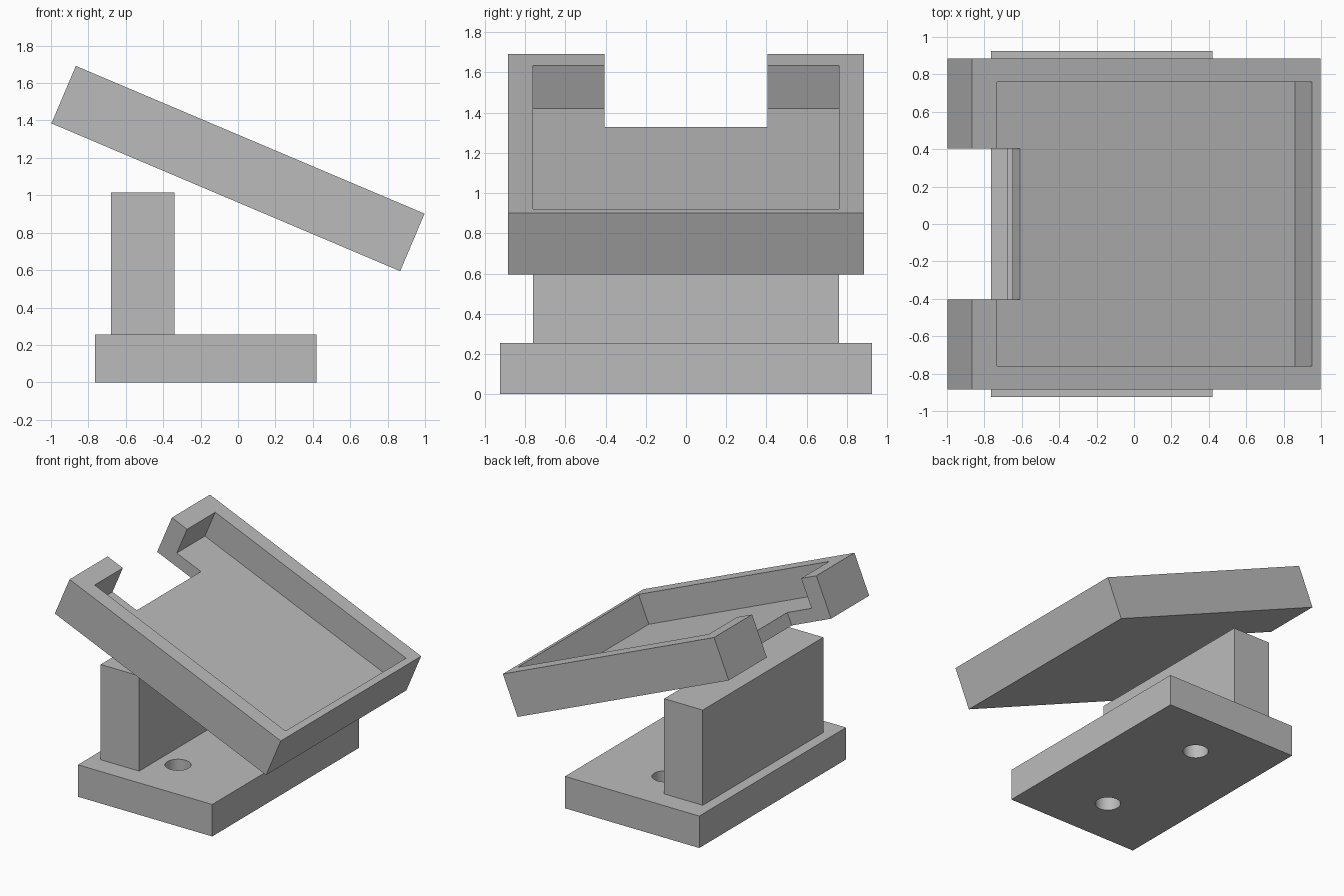
import bpy
import math
from mathutils import Matrix

if "Cube" in bpy.data.objects:
    bpy.data.objects.remove(bpy.data.objects["Cube"], do_unlink=True)

GREY = (0.5, 0.5, 0.5, 1)
grey = bpy.data.materials.new("light grey")
grey.use_nodes = True
grey.diffuse_color = GREY
grey.node_tree.nodes["Principled BSDF"].inputs["Base Color"].default_value = GREY


def box(name, x, y, z):
    """Box between (min, max) pairs on each axis."""
    bpy.ops.mesh.primitive_cube_add(size=1)
    ob = bpy.context.object
    ob.name = name
    size = [b - a for a, b in (x, y, z)]
    mid = [(a + b) / 2 for a, b in (x, y, z)]
    ob.data.transform(Matrix.Translation(mid) @ Matrix.Diagonal((*size, 1)))
    ob.data.materials.append(grey)
    return ob


def cut(target, cutter):
    mod = target.modifiers.new("cut", 'BOOLEAN')
    mod.operation = 'DIFFERENCE'
    mod.solver = 'EXACT'
    mod.object = cutter
    bpy.context.view_layer.objects.active = target
    bpy.ops.object.modifier_apply(modifier=mod.name)
    bpy.data.objects.remove(cutter, do_unlink=True)


# Base plate with two screw holes
base = box("base_plate", (-0.765, 0.42), (-0.925, 0.925), (0, 0.255))
for y in (-0.51, 0.51):
    bpy.ops.mesh.primitive_cylinder_add(vertices=48, radius=0.095, depth=1,
                                        location=(-0.1725, y, 0.1))
    hole = bpy.context.object
    hole.data.materials.append(grey)
    cut(base, hole)
bpy.ops.object.select_all(action='DESELECT')
base.select_set(True)
bpy.context.view_layer.objects.active = base
bpy.ops.object.shade_smooth_by_angle(angle=math.radians(30))

# Upright wall
box("upright_wall", (-0.68, -0.34), (-0.76, 0.76), (0.255, 1.015))

# Tilted tray: hollow pocket, then a notch through the raised end
L, H = 1.0125, 0.167
tray = box("tray", (-L, L), (-0.885, 0.885), (-H, H))
cut(tray, box("pocket_cutter", (-0.867, L - 0.05), (-0.76, 0.76), (-0.066, 0.5)))
cut(tray, box("notch_cutter", (-1.5, -0.635), (-0.405, 0.405), (-0.5, 0.5)))
tray.location = (0, 0, 1.143)
tray.rotation_euler = (0, math.radians(22.96), 0)
